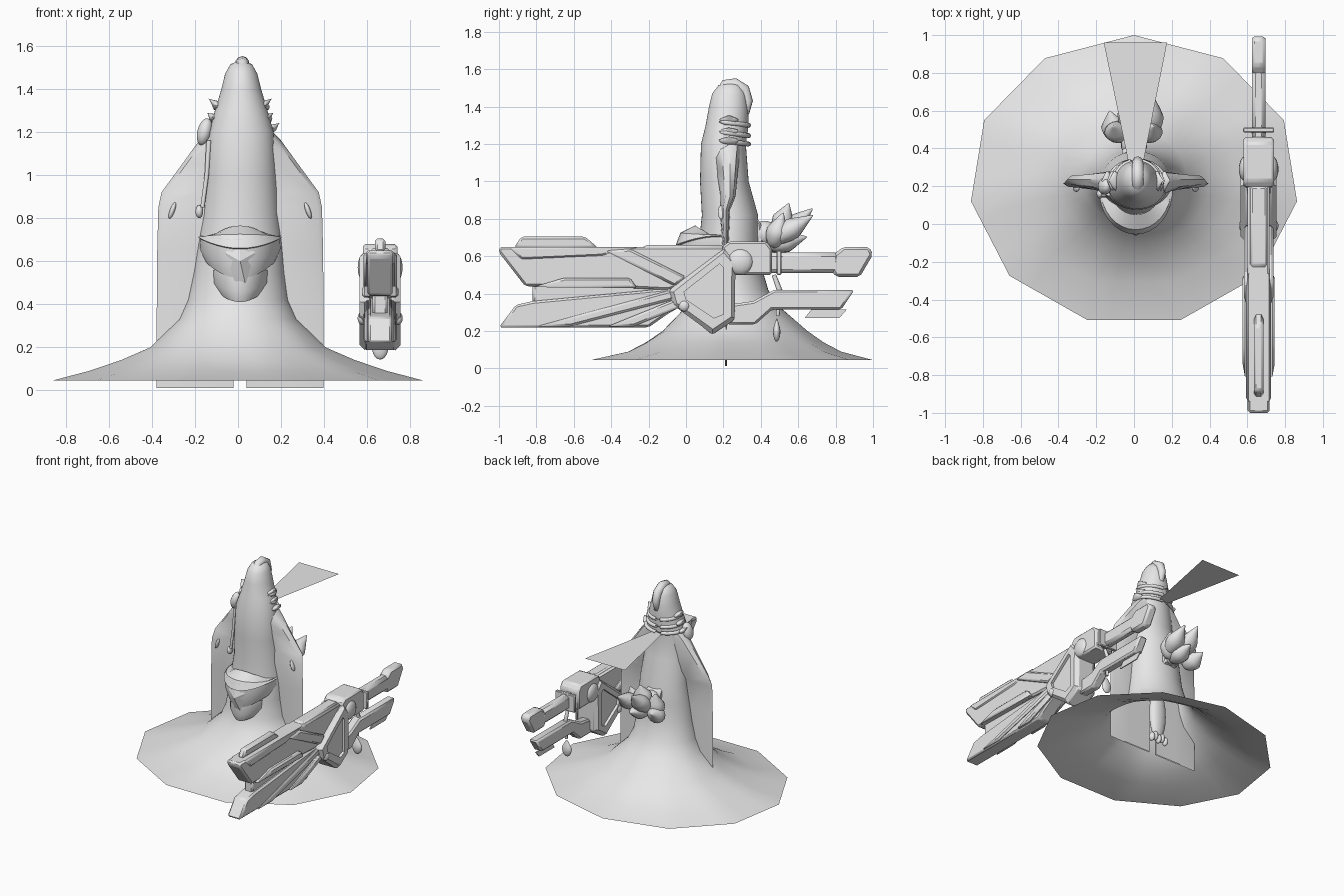
import bpy, bmesh, math
from mathutils import Vector, Matrix

grey = bpy.data.materials.new("pale_grey")
grey.diffuse_color = (0.8, 0.8, 0.8, 1)


def finish(name, bm, angle=35, bevel=0):
    bmesh.ops.recalc_face_normals(bm, faces=bm.faces)
    me = bpy.data.meshes.new(name)
    bm.to_mesh(me)
    bm.free()
    me.materials.append(grey)
    ob = bpy.data.objects.new(name, me)
    bpy.context.collection.objects.link(ob)
    if bevel:
        m = ob.modifiers.new("bevel", 'BEVEL')
        m.width, m.segments = bevel, 1
    bpy.ops.object.select_all(action='DESELECT')
    ob.select_set(True)
    bpy.context.view_layer.objects.active = ob
    bpy.ops.object.shade_smooth_by_angle(angle=math.radians(angle))
    return ob


def loft(name, rings, closed=True, angle=35):
    """Skin a list of point rings."""
    bm = bmesh.new()
    vs = [[bm.verts.new(p) for p in r] for r in rings]
    n = len(vs[0])
    for a, b in zip(vs, vs[1:]):
        for i in range(n if closed else n - 1):
            j = (i + 1) % n
            bm.faces.new((a[i], a[j], b[j], b[i]))
    bmesh.ops.remove_doubles(bm, verts=bm.verts, dist=0.0005)
    return finish(name, bm, angle)


def slab(name, pts, half, cx=0.66, bevel=0.012):
    """Side outline (y, z) extruded across x."""
    bm = bmesh.new()
    f = bm.faces.new([bm.verts.new((cx - half, y, z)) for y, z in pts])
    g = bmesh.ops.extrude_face_region(bm, geom=[f])["geom"]
    bmesh.ops.translate(bm, vec=(2 * half, 0, 0),
                        verts=[v for v in g if isinstance(v, bmesh.types.BMVert)])
    return finish(name, bm, 30, bevel)


def blob(name, loc, size, rot=(0, 0, 0), point=0.0):
    """Ellipsoid, optionally drawn to a point along its own +z."""
    bm = bmesh.new()
    bmesh.ops.create_uvsphere(bm, u_segments=14, v_segments=10, radius=1)
    for v in bm.verts:
        if v.co.z > 0:
            k = 1 - point * v.co.z
            v.co.x *= k
            v.co.y *= k
    r = Matrix.Rotation(rot[2], 4, 'Z') @ Matrix.Rotation(rot[1], 4, 'Y') @ Matrix.Rotation(rot[0], 4, 'X')
    bm.transform(Matrix.Translation(loc) @ r @ Matrix.Diagonal((*size, 1)))
    return finish(name, bm, 60)


def tube(name, pts, radii, n=10):
    rings = []
    P = [Vector(p) for p in pts]
    for i, p in enumerate(P):
        t = (P[min(i + 1, len(P) - 1)] - P[max(i - 1, 0)]).normalized()
        u = t.cross(Vector((1, 0.1, 0))).normalized()
        w = t.cross(u)
        rings.append([p + radii[i] * (math.cos(a) * u + math.sin(a) * w)
                      for a in (2 * math.pi * k / n for k in range(n))])
    rings = [[P[0]] * n] + rings + [[P[-1]] * n]
    return loft(name, rings, angle=60)


# Robe: eleven-sided hem blending into a round hooded body
# (z, x centre, y centre, x radius, y radius, polygon weight)
N = 44
robe = [(.045, 0, .23, .872, .77, 1), (.09, 0, .25, .70, .58, .9), (.14, 0, .255, .55, .48, .6),
        (.2, 0, .26, .41, .39, .3), (.33, 0, .25, .275, .25, 0), (.42, 0, .24, .235, .2, 0),
        (.55, .005, .23, .212, .172, 0), (.68, .01, .23, .198, .16, 0), (.82, .012, .235, .18, .15, 0),
        (1.0, .014, .205, .165, .13, 0), (1.2, .015, .2, .15, .12, 0), (1.3, .015, .22, .122, .115, 0),
        (1.4, .015, .227, .092, .104, 0), (1.47, .015, .23, .075, .09, 0), (1.515, .015, .235, .05, .06, 0),
        (1.535, .015, .24, 0, 0, 0)]
rings = []
for z, cx, cy, rx, ry, w in robe:
    r = []
    for k in range(N):
        d = math.pi / 11
        a = 2 * math.pi * k / N
        f = 1 + w * (math.cos(d) / math.cos((a % (2 * d)) - d) - 1)
        r.append((cx + f * rx * math.sin(a), cy + f * ry * math.cos(a), z))
    rings.append(r)
loft("robe", rings, angle=50)

# Curled tip of the hood
tube("hood_curl", [(.02, .17, 1.47), (.02, .21, 1.515), (.02, .26, 1.52), (.02, .31, 1.49), (.02, .33, 1.43),
                   (.02, .318, 1.37), (.02, .28, 1.34)], [.015, .03, .033, .032, .028, .022, .008])

# Cape: two thin panels, split up the middle, swelling at the shoulders
rows = [(1.2, .15, .10), (1.16, .19, .09), (1.05, .27, .07), (.92, .365, .05),
        (.85, .38, .035), (.65, .385, .02), (.3, .388, .008), (.012, .388, .006)]
for s in (-1, 1):
    rr = []
    for z, xo, t in rows:
        xi = .03
        section = [(xi, -t), (xi + .5 * (xo - xi), -t), (xo - .02, -t * .5), (xo, 0),
                   (xo - .02, t * .4), (xi + .5 * (xo - xi), t * .6), (xi, t * .6)]
        rr.append([(.01 + s * x, .235 - .02 * (z < .9) + y, z) for x, y in section])
    loft("cape_panel", rr, angle=40)
    blob("cape_clasp", (.01 + s * .315, .19, .835), (.012, .02, .04), (0, -s * .35, 0))
    # Collar feathers and folds
    for z, x, h in ((1.33, .115, .04), (1.22, .155, .035), (1.27, .13, .03)):
        blob("collar_feather", (.01 + s * x, .23, z), (.018, .05, h), (0, s * .9, 0), .9)

# Collar rolls around the back of the neck
for z, rx in ((1.215, .15), (1.26, .132), (1.315, .12)):
    pts = [(.015 + rx * math.sin(a), .215 + .12 * math.cos(a), z - .015 * math.cos(a))
           for a in (-1.9 + 3.8 * k / 14 for k in range(15))]
    tube("collar_roll", pts, [.003] + [.013] * 13 + [.003], 8)

# Side strap with pouch and clasp
blob("strap_pouch", (-.155, .2, 1.2), (.035, .045, .065), (0, .25, 0))
tube("side_strap", [(-.135, .16, 1.16), (-.145, .15, 1.0), (-.165, .15, .85)], [.012, .01, .01], 8)
blob("strap_clasp", (-.18, .16, .83), (.018, .025, .03))

# Ribbon trailing flat behind the neck
bm = bmesh.new()
bm.faces.new([bm.verts.new(p) for p in ((-.03, .33, 1.195), (.05, .33, 1.195), (.175, .96, 1.195), (-.16, .96, 1.195))])
finish("ribbon", bm)


# Front belt ornament: two curved shields and a beak
def shield(name, levels, cy):
    rr = []
    for zc, zs, rx, ry in levels:
        rr.append([(.01 + rx * math.sin(a), cy - ry * math.cos(a), zc + zs * math.sin(a) ** 2)
                   for a in (-1.6 + 3.2 * k / 16 for k in range(17))])
    return loft(name, rr, closed=False)


shield("belt_top", [(.765, -.05, .13, .13), (.725, -.01, .185, .21), (.66, .05, .195, .235), (.655, .045, .18, .22)], .18)
shield("belt_shield", [(.70, .02, .185, .22), (.6, .06, .19, .225), (.52, .08, .165, .20), (.515, .08, .1, .1)], .18)
shield("belt_lower", [(.56, 0, .14, .20), (.46, .05, .14, .21), (.41, .05, .11, .19), (.42, .04, .05, .1)], .18)
bm = bmesh.new()
bv = [bm.verts.new(p) for p in ((-.06, -.03, .64), (.01, -.035, .69), (.08, -.03, .64), (.01, -.062, .6),
                                (.035, -.02, .49), (-.015, -.02, .5), (.01, .06, .6))]
bmesh.ops.convex_hull(bm, input=bv)
finish("belt_beak", bm, 30)

# Flower bow on the back
for x, y, z, rx, ry, rz, L in ((-.09, .49, .74, -.3, -.2, 0, .10), (.085, .49, .74, -.3, .2, 0, .10),
                              (.09, .57, .75, -1.0, .15, 0, .13), (-.02, .58, .77, -.85, 0, 0, .13),
                              (-.11, .52, .68, -1.1, -.5, 0, .09), (.02, .54, .68, -1.35, .1, 0, .11),
                              (0, .52, .80, -.35, 0, 0, .09)):
    blob("bow_petal", (x, y, z), (.068, .058, L), (rx, ry, rz), .75)
blob("bow_knot", (0, .42, .72), (.07, .07, .07))
slab("bow_band", [(.30, .88), (.4, .78), (.42, .66), (.3, .62)], .06, 0)

# Tail and toes under the robe
blob("under_tail", (.01, .27, .30), (.07, .04, .2))
for i in range(5):
    blob("toe", (-.05 + .03 * i, .28, .1 + .015 * (i % 2)), (.02, .025, .035))

# Weapon: forked front
slab("upper_prong", [(-1, .65), (-1, .62), (-.86, .44), (-.3, .43), (-.1, .42), (.22, .5), (.22, .65)], .058)
slab("top_rail", [(-.92, .645), (-.88, .705), (-.54, .705), (-.47, .645)], .025)
slab("prong_core", [(-.82, .46), (-.82, .34), (-.1, .34), (-.1, .46)], .035)
slab("lower_prong", [(-1, .22), (-.91, .34), (-.82, .36), (-.08, .43), (.02, .36), (-.1, .29), (-.2, .22)], .056)
slab("upper_flange", [(-.95, .65), (-.25, .65), (-.45, .60), (-.88, .58)], .066)
for x in (.6, .72):
    slab("side_vent", [(-.82, .435), (-.65, .485), (-.3, .485), (-.26, .43)], .025, x)
    slab("upper_beam", [(-.43, .63), (-.3, .64), (.0, .49), (-.06, .44)], .018, x)
    slab("lower_beam", [(-.8, .225), (-.62, .225), (-.06, .37), (-.08, .42)], .014, x)
    slab("short_beam", [(-.42, .225), (-.28, .225), (.0, .34), (-.06, .37)], .018, x)

# Weapon: triangular receiver with raised frames
slab("receiver", [(-.09, .42), (.21, .645), (.265, .60), (.26, .26), (.14, .18), (-.09, .37)], .075)
tri = [(-.09, .41), (.21, .645), (.265, .58), (.26, .27), (.14, .185), (-.07, .34)]
tri_in = [(-.01, .41), (.18, .56), (.2, .54), (.2, .29), (.15, .27), (0, .37)]
for s in (-1, 1):
    xs = ((.66 + s * .07, tri), (.66 + s * .095, [(a[0] * .7 + b[0] * .3, a[1] * .7 + b[1] * .3) for a, b in zip(tri, tri_in)]),
          (.66 + s * .095, tri_in), (.66 + s * .075, tri_in))
    loft("receiver_frame", [[(x, y, z) for y, z in p] for x, p in xs], angle=25)
    blob("pivot_ball", (.66 + s * .07, .29, .57), (.035, .07, .07))
    blob("frame_stud", (.66 + s * .085, -.01, .335), (.02, .03, .03))
slab("rear_block", [(.19, .65), (.23, .68), (.43, .68), (.46, .64), (.46, .5), (.25, .5)], .08)
slab("rear_top_plate", [(-.25, .62), (-.22, .66), (.2, .66), (.2, .62)], .045)

# Weapon: rear tube, lower grip and hanging charm
slab("rear_tube", [(.42, .62), (.82, .62), (.82, .51), (.42, .51)], .036, bevel=.02)
slab("rear_head", [(.79, .61), (.84, .65), (.98, .65), (1.0, .61), (.93, .49), (.8, .49), (.78, .52)], .036, bevel=.015)
slab("tube_collar", [(.485, .63), (.51, .63), (.51, .5), (.485, .5)], .082, bevel=.005)
slab("lower_grip", [(.22, .235), (.37, .235), (.46, .315), (.83, .315), (.9, .42), (.47, .42), (.36, .36), (.22, .34)], .036)
slab("grip_plate", [(.635, .27), (.82, .27), (.86, .315), (.67, .315)], .004, bevel=0)
tube("charm_cord", [(.66, .47, .5), (.66, .5, .42), (.66, .49, .28)], [.012, .015, .01], 8)
blob("charm", (.66, .485, .205), (.04, .02, .062), (0, 0, 0), .6)
